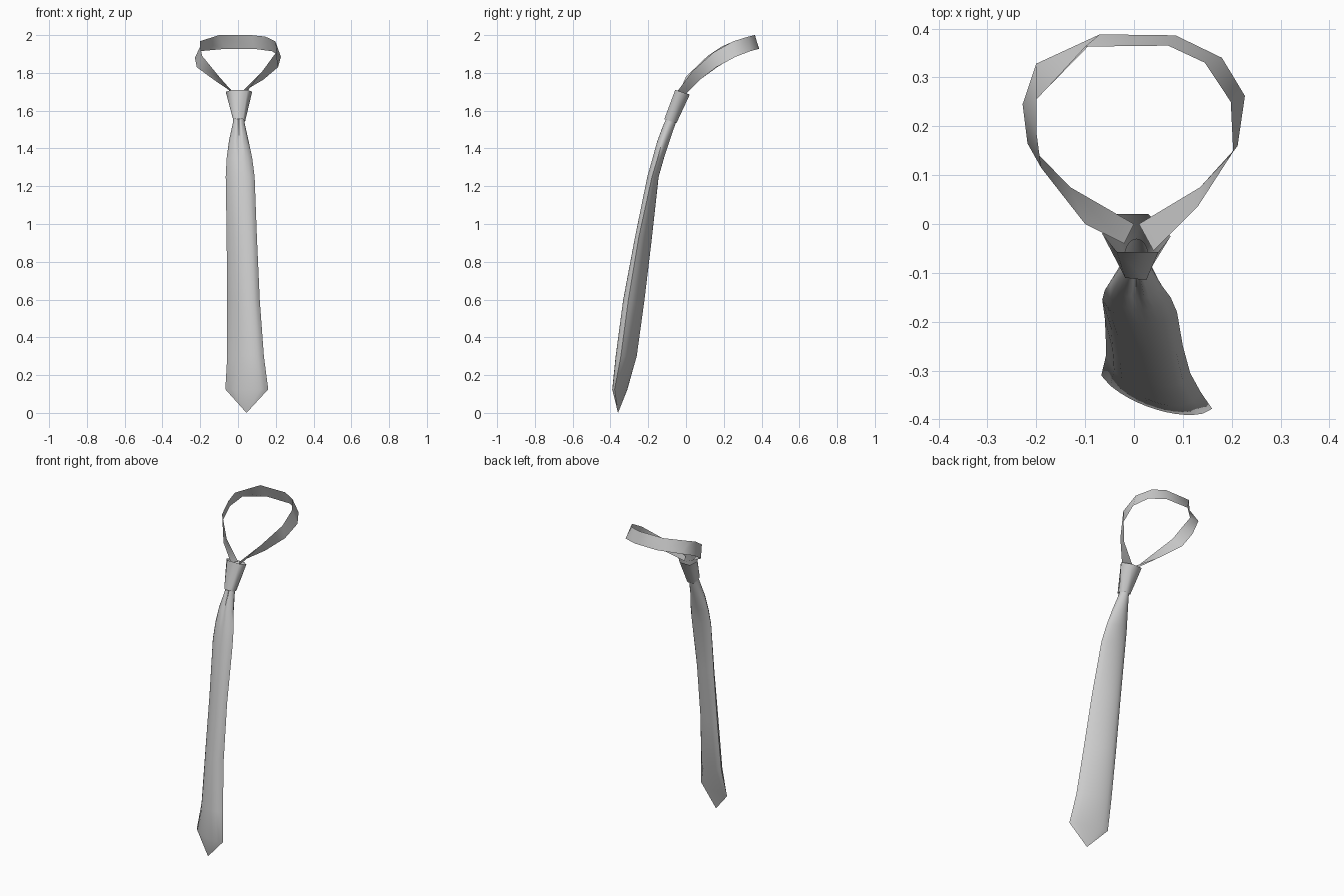
import bpy


def make_object(name, verts, faces, angle=1.2):
    mesh = bpy.data.meshes.new(name)
    mesh.from_pydata(verts, [], faces)
    mesh.update()
    obj = bpy.data.objects.new(name, mesh)
    bpy.context.collection.objects.link(obj)
    bpy.ops.object.select_all(action='DESELECT')
    bpy.context.view_layer.objects.active = obj
    obj.select_set(True)
    bpy.ops.object.shade_smooth_by_angle(angle=angle)
    return obj


def bridge(rings, closed):
    """Quads between consecutive rings of equal length."""
    n = len(rings[0])
    verts = [p for r in rings for p in r]
    faces = []
    for i in range(len(rings) - 1):
        for j in range(n if closed else n - 1):
            k = (j + 1) % n
            faces.append((i * n + j, i * n + k, (i + 1) * n + k, (i + 1) * n + j))
    return verts, faces


# Neck loop: flat band given by its upper and lower edge, left front to right front
upper = [(-.02, -.04, 1.69), (-.10, .0, 1.78), (-.19, .115, 1.89), (-.20, .19, 1.94),
         (-.20, .255, 1.968), (-.10, .363, 2.0), (.07, .365, 2.0), (.145, .33, 1.992),
         (.198, .25, 1.967), (.203, .148, 1.91), (.13, .035, 1.81), (.04, -.055, 1.69)]
lower = [(0, 0, 1.69), (-.13, .075, 1.765), (-.218, .165, 1.83), (-.228, .245, 1.88),
         (-.20, .328, 1.915), (-.07, .388, 1.927), (.085, .386, 1.927), (.18, .34, 1.915),
         (.227, .262, 1.885), (.212, .16, 1.83), (.135, .075, 1.765), (.01, 0, 1.69)]
make_object("neck_loop", *bridge([upper, lower], False), angle=1.6)

# Knot: open tapered sleeve
knot_top = [(-.035, -.057, 1.71), (.05, -.057, 1.71), (.075, -.025, 1.70),
            (.03, .02, 1.685), (-.04, .02, 1.685), (-.065, -.02, 1.70)]
knot_bottom = [(-.018, -.11, 1.555), (.025, -.115, 1.555), (.038, -.085, 1.545),
               (.025, -.05, 1.535), (-.015, -.05, 1.535), (-.025, -.08, 1.55)]
make_object("knot", *bridge([knot_top, knot_bottom], True))

# Blade: bowed sections (z, left x, left y, right x, right y, bow, back bow, dimple)
sections = [
    (1.60, -.02, -.06, .03, -.06, .025, -.03, .01),
    (1.53, -.028, -.09, .036, -.09, .03, -.034, .016),
    (1.44, -.048, -.117, .056, -.125, .032, -.034, .01),
    (1.35, -.06, -.136, .075, -.15, .034, -.026, .003),
    (1.25, -.065, -.155, .088, -.18, .036, -.02, 0),
    (.93, -.06, -.19, .10, -.25, .043, -.03, 0),
    (.60, -.058, -.228, .115, -.305, .057, -.032, 0),
    (.30, -.057, -.268, .137, -.345, .057, -.03, 0),
    (.125, -.067, -.31, .16, -.378, .036, -.01, 0),
]
N = 12
rings = []
for z, lx, ly, rx, ry, bow, back, dimple in sections:
    def point(t, b, d):
        crease = d * max(0, 1 - 6 * abs(t - .5))
        arch = (4 * t * (1 - t)) ** .7
        return (lx + (rx - lx) * t, ly + (ry - ly) * t - b * arch + crease, z)
    front = [point(i / N, bow, dimple) for i in range(N + 1)]
    rear = [point(i / N, back, 0) for i in range(N - 1, 0, -1)]
    rings.append(front + rear)
verts, faces = bridge(rings, True)

# Pointed blade end
count, start = len(rings[0]), len(verts) - len(rings[0])
tip = len(verts)
verts.append((.045, -.36, 0))
faces += [(start + j, start + (j + 1) % count, tip) for j in range(count)]
make_object("front_blade", verts, faces)
